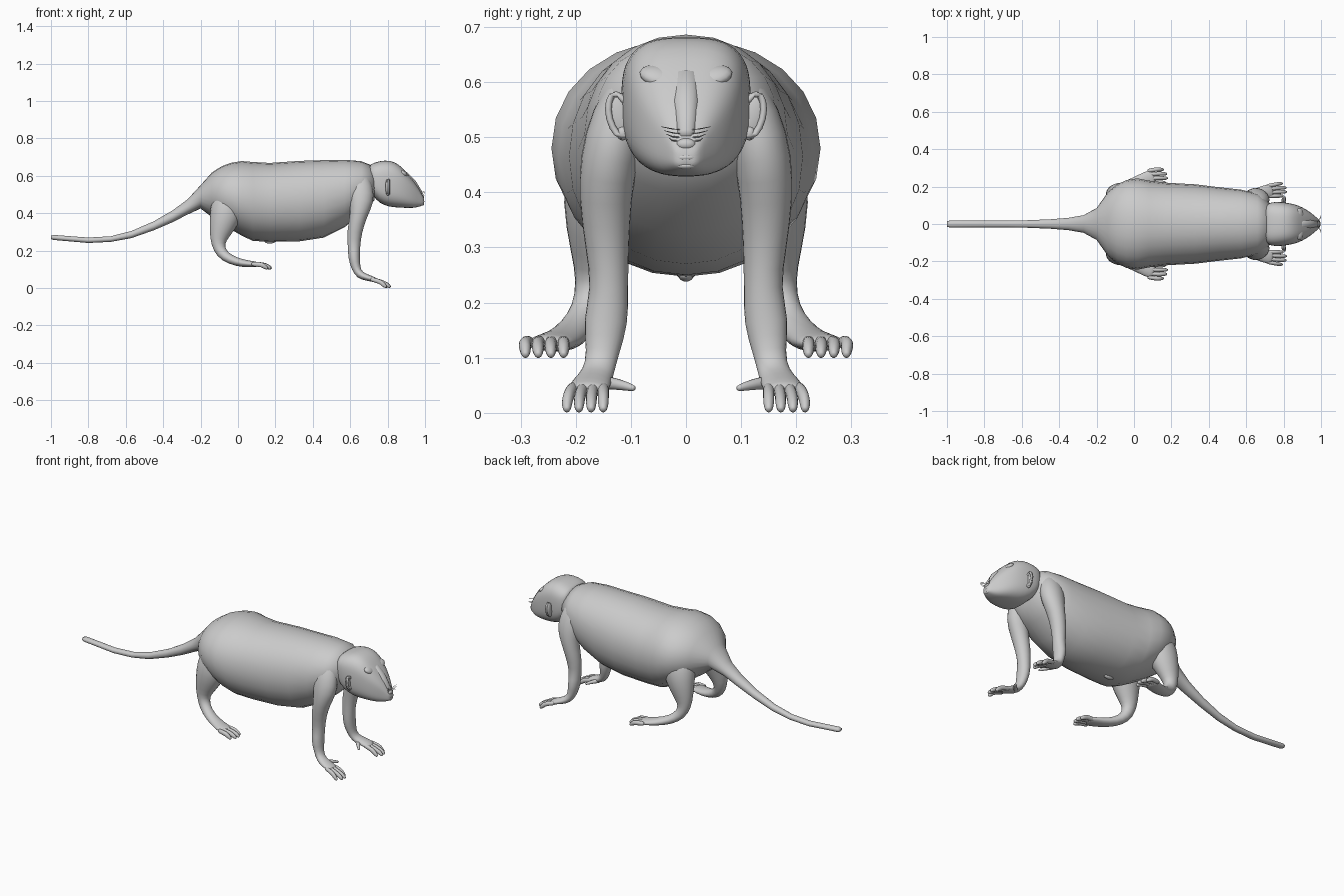
import bpy, bmesh, math
from mathutils import Vector, Matrix


def skin(bm, rings):
    """Bridge a list of closed point rings and cap both ends."""
    vs = [[bm.verts.new(p) for p in r] for r in rings]
    n = len(vs[0])
    for a, b in zip(vs, vs[1:]):
        for i in range(n):
            bm.faces.new((a[i], a[(i + 1) % n], b[(i + 1) % n], b[i]))
    bm.faces.new(vs[0][::-1])
    bm.faces.new(vs[-1])


def section(x, top, bot, hw, n, e):
    """Superellipse cross-section standing at x."""
    zc, hz, pts = (top + bot) / 2, (top - bot) / 2, []
    for i in range(n):
        a = 2 * math.pi * i / n
        c, s = math.cos(a), math.sin(a)
        pts.append((x, hw * math.copysign(abs(c) ** (2 / e), c),
                    zc + hz * math.copysign(abs(s) ** (2 / e), s)))
    return pts


def tube(bm, pts, n=12):
    """Tube through (x, y, z, side radius, other radius) points, rounded ends."""
    cs = [Vector(p[:3]) for p in pts]
    rings = []
    for k, p in enumerate(pts):
        t = (cs[min(k + 1, len(cs) - 1)] - cs[max(k - 1, 0)]).normalized()
        ref = Vector((0, 1, 0)) if abs(t.y) < 0.8 else Vector((1, 0, 0))
        s = (ref - t * ref.dot(t)).normalized()
        u = t.cross(s)
        ring = lambda c, f: [c + s * p[3] * f * math.cos(2 * math.pi * i / n)
                             + u * p[4] * f * math.sin(2 * math.pi * i / n) for i in range(n)]
        end = min(p[3], p[4]) * 0.6
        if k == 0:
            rings.append(ring(cs[k] - t * end, 0.55))
        rings.append(ring(cs[k], 1))
        if k == len(pts) - 1:
            rings.append(ring(cs[k] + t * end, 0.55))
    skin(bm, rings)


def ball(bm, loc, size, rot=0, tilt=0):
    m = (Matrix.Translation(loc) @ Matrix.Rotation(rot, 4, 'X') @ Matrix.Rotation(tilt, 4, 'Y')
         @ Matrix.Diagonal((*size, 1)))
    bmesh.ops.create_uvsphere(bm, u_segments=16, v_segments=10, radius=1, matrix=m)


def finish(name, bm, mirror=False, subdiv=0):
    bmesh.ops.recalc_face_normals(bm, faces=bm.faces)
    me = bpy.data.meshes.new(name)
    bm.to_mesh(me)
    bm.free()
    me.shade_smooth()
    ob = bpy.data.objects.new(name, me)
    bpy.context.collection.objects.link(ob)
    if mirror:
        m = ob.modifiers.new("mirror", 'MIRROR')
        m.use_axis = (False, True, False)
        m.use_mirror_merge = False
    if subdiv:
        ob.modifiers.new("smooth", 'SUBSURF').levels = subdiv
        ob.modifiers["smooth"].render_levels = subdiv
    return ob


# Torso and tail: x, top, bottom, half width
body = [(-1, .28, .262, .015), (-.985, .284, .257, .018), (-.8, .27, .241, .018),
        (-.68, .277, .247, .018), (-.57, .305, .267, .02), (-.45, .357, .309, .025),
        (-.35, .415, .352, .033), (-.27, .474, .393, .047), (-.2, .55, .425, .085),
        (-.14, .617, .38, .17), (-.09, .65, .345, .212), (-.04, .669, .315, .235),
        (.02, .679, .28, .244), (.08, .674, .252, .232), (.17, .669, .247, .221),
        (.33, .68, .25, .212), (.46, .684, .27, .196), (.57, .686, .325, .184),
        (.66, .678, .40, .163), (.73, .65, .47, .11)]
bm = bmesh.new()
skin(bm, [section(*r, 24, 2.1) for r in body])
ball(bm, (.17, 0, .25), (.03, .014, .012))
finish("body_and_tail", bm)

# Head, squarish at the back and narrowing to the muzzle
head = [(.70, .655, .56, .085), (.715, .665, .50, .112), (.755, .68, .452, .12),
        (.81, .685, .433, .116), (.86, .664, .43, .106), (.90, .62, .428, .09),
        (.94, .573, .428, .066), (.97, .528, .435, .04), (.988, .492, .442, .026),
        (.996, .472, .45, .015)]
bm = bmesh.new()
skin(bm, [section(*r, 28, 3) for r in head])
finish("head", bm, subdiv=1)

# Brows, closed eyes and cheeks
bm = bmesh.new()
ball(bm, (.882, .045, .61), (.028, .04, .016), rot=.2, tilt=.6)
ball(bm, (.893, .045, .585), (.022, .027, .012), rot=.15, tilt=.6)
finish("brows_and_eyes", bm, mirror=True)

# Nose bridge, nose tip and lips
bm = bmesh.new()
tube(bm, [(.89, 0, .61, .026, .016), (.935, 0, .56, .024, .02), (.975, 0, .506, .017, .013)])
ball(bm, (.984, 0, .487), (.011, .018, .011))
ball(bm, (.986, 0, .463), (.011, .022, .007))
ball(bm, (.984, 0, .448), (.011, .018, .007))
finish("muzzle", bm)

# Ears: thin dish with a raised rim and lobe
bm = bmesh.new()
ball(bm, (.798, .121, .54), (.01, .022, .042), rot=-.2)
rim = [(.806, .121 + .019 * math.cos(a) + .006 * math.sin(a), .54 + .038 * math.sin(a), .006, .006)
       for a in [math.radians(d) for d in range(-110, 191, 25)]]
tube(bm, rim, 8)
ball(bm, (.802, .115, .507), (.01, .011, .013))
finish("ears", bm, mirror=True)

# Whiskers
bm = bmesh.new()
for i in range(4):
    z = .492 + .007 * i
    tube(bm, [(.978, .008, z, .0015, .0015), (.992, .025, z + .002, .0012, .0012),
              (.999, .03 + .005 * i, z + .006, .0006, .0006)], 6)
finish("whiskers", bm, mirror=True)

# Front legs: shoulder sunk into the body, bulging forearm, four fingers and thumb
bm = bmesh.new()
tube(bm, [(.64, .085, .6, .05, .06), (.652, .122, .53, .056, .075), (.662, .14, .46, .055, .07),
          (.645, .147, .39, .05, .046), (.622, .143, .3, .041, .042), (.62, .138, .225, .034, .034),
          (.62, .146, .165, .044, .033), (.63, .151, .105, .029, .025), (.65, .16, .07, .03, .023),
          (.69, .17, .056, .036, .018), (.735, .178, .043, .04, .014)])
for i in range(4):
    y, reach = .15 + .018 * i, (.795, .812, .81, .79)[i]
    tube(bm, [(.715, y, .046, .012, .013), (.765, y + .003 * i, .034, .011, .014),
              (reach - .012, y + .004 * i, .017, .011, .013), (reach, y + .004 * i, .007, .008, .009)], 8)
tube(bm, [(.67, .15, .055, .014, .014), (.695, .122, .052, .011, .011), (.715, .096, .045, .007, .007)], 8)
finish("front_legs", bm, mirror=True, subdiv=1)

# Hind legs: thigh sunk into the rump, long flat foot with four toes
bm = bmesh.new()
tube(bm, [(-.03, .1, .53, .07, .08), (-.05, .135, .45, .088, .1), (-.072, .155, .37, .075, .085),
          (-.1, .163, .285, .047, .056), (-.108, .166, .235, .034, .038), (-.09, .178, .185, .03, .031),
          (-.04, .2, .15, .032, .026), (.03, .225, .13, .038, .021), (.1, .252, .127, .046, .016)])
for i in range(4):
    y, reach = .222 + .021 * i, (.165, .176, .172, .155)[i]
    tube(bm, [(.08, y, .128, .013, .014), (.13, y + .003 * i, .126, .012, .015),
              (reach - .015, y + .002 * i, .115, .012, .014), (reach, y + .002 * i, .106, .008, .009)], 8)
finish("hind_legs", bm, mirror=True, subdiv=1)
